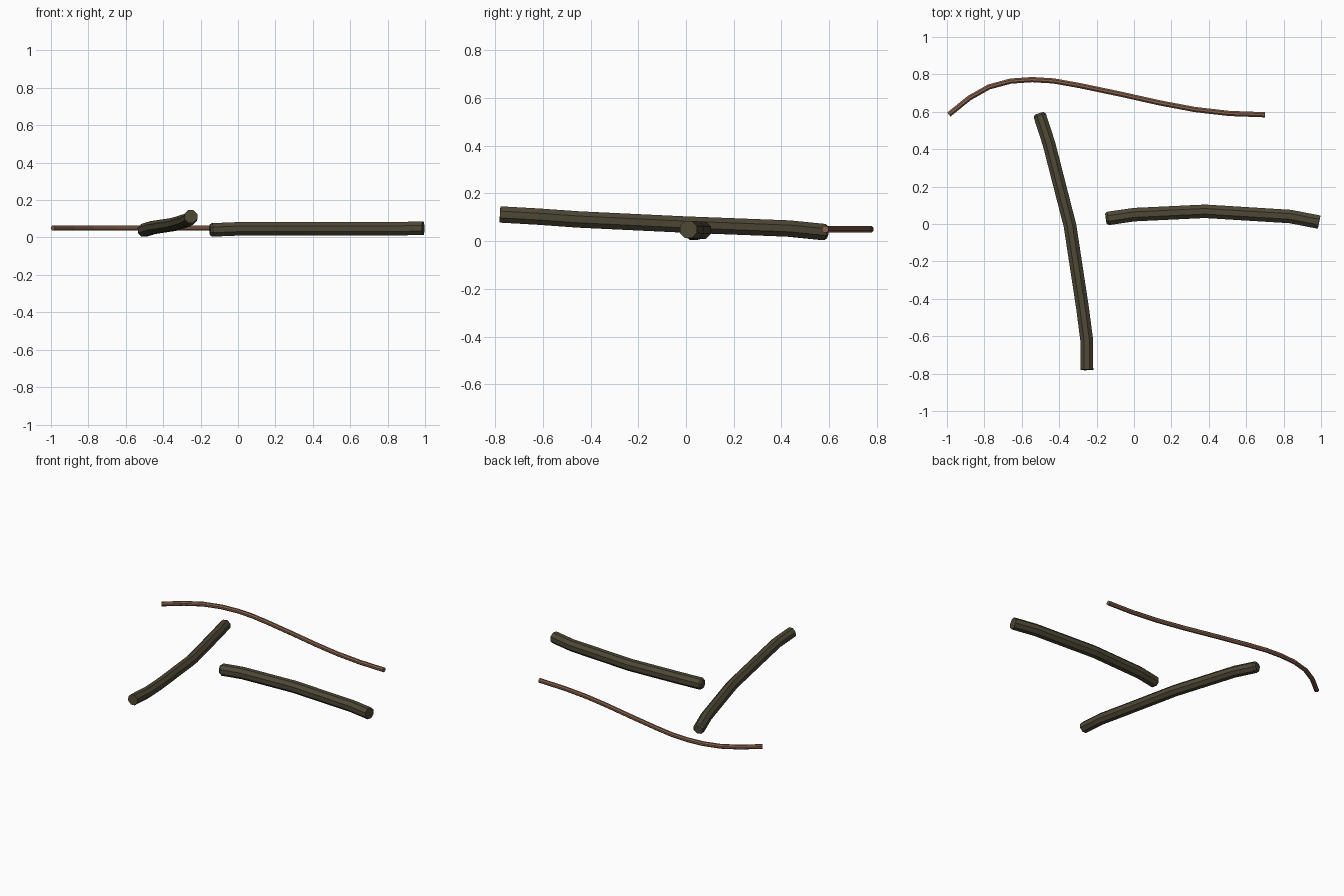
import bpy, bmesh, math
from mathutils import Vector

if "Cube" in bpy.data.objects:
    bpy.data.objects.remove(bpy.data.objects["Cube"])


def material(name, rgb):
    m = bpy.data.materials.new(name)
    m.diffuse_color = (*rgb, 1)
    m.use_nodes = True
    m.node_tree.nodes["Principled BSDF"].inputs["Base Color"].default_value = m.diffuse_color
    return m


bark = material("dark bark", (0.075, 0.064, 0.036))
twig_brown = material("twig brown", (0.25, 0.125, 0.075))


def sweep(name, path, radius, sides, mat, chamfer=0.0):
    """Sweep a polygon along a path; optionally chamfer the first end."""
    pts = [Vector(p) for p in path]
    radii = [radius] * len(pts)
    if chamfer:
        step = (pts[1] - pts[0]).normalized() * chamfer
        pts.insert(1, pts[0] + step)
        radii.insert(0, radius - chamfer * 0.8)
    bm = bmesh.new()
    rings = []
    for i, p in enumerate(pts):
        t = (pts[min(i + 1, len(pts) - 1)] - pts[max(i - 1, 0)]).normalized()
        u = t.cross(Vector((0, 0, 1))).normalized()
        v = u.cross(t)
        ring = []
        for k in range(sides):
            a = 2 * math.pi * (k + 0.5) / sides
            ring.append(bm.verts.new(p + (u * math.cos(a) + v * math.sin(a)) * radii[i]))
        rings.append(ring)
    for a, b in zip(rings, rings[1:]):
        for k in range(sides):
            n = (k + 1) % sides
            bm.faces.new((a[k], a[n], b[n], b[k]))
    bm.faces.new(rings[0])
    bm.faces.new(rings[-1])
    bmesh.ops.recalc_face_normals(bm, faces=bm.faces)
    me = bpy.data.meshes.new(name)
    bm.to_mesh(me)
    bm.free()
    me.materials.append(mat)
    ob = bpy.data.objects.new(name, me)
    bpy.context.collection.objects.link(ob)
    return ob


# Long log, tilted up towards the front
sweep("long_log", [(-0.507, 0.59, 0.037), (-0.455, 0.43, 0.053), (-0.342, -0.01, 0.070),
                   (-0.275, -0.45, 0.091), (-0.253, -0.62, 0.103), (-0.252, -0.78, 0.112)],
      0.037, 8, bark, 0.012)

# Short log lying along x
sweep("short_log", [(-0.15, 0.028, 0.040), (0, 0.050, 0.046), (0.38, 0.068, 0.046),
                    (0.835, 0.040, 0.047), (0.99, 0.010, 0.049)],
      0.039, 8, bark, 0.012)

# Thin bent twig behind the logs
sweep("thin_twig", [(x, y, 0.05) for x, y in
                    [(-0.99, 0.585), (-0.88, 0.674), (-0.775, 0.733), (-0.66, 0.764),
                     (-0.545, 0.772), (-0.43, 0.765), (-0.295, 0.741), (-0.075, 0.695),
                     (0.14, 0.647), (0.326, 0.612), (0.51, 0.591), (0.70, 0.584)]],
      0.015, 8, twig_brown)
